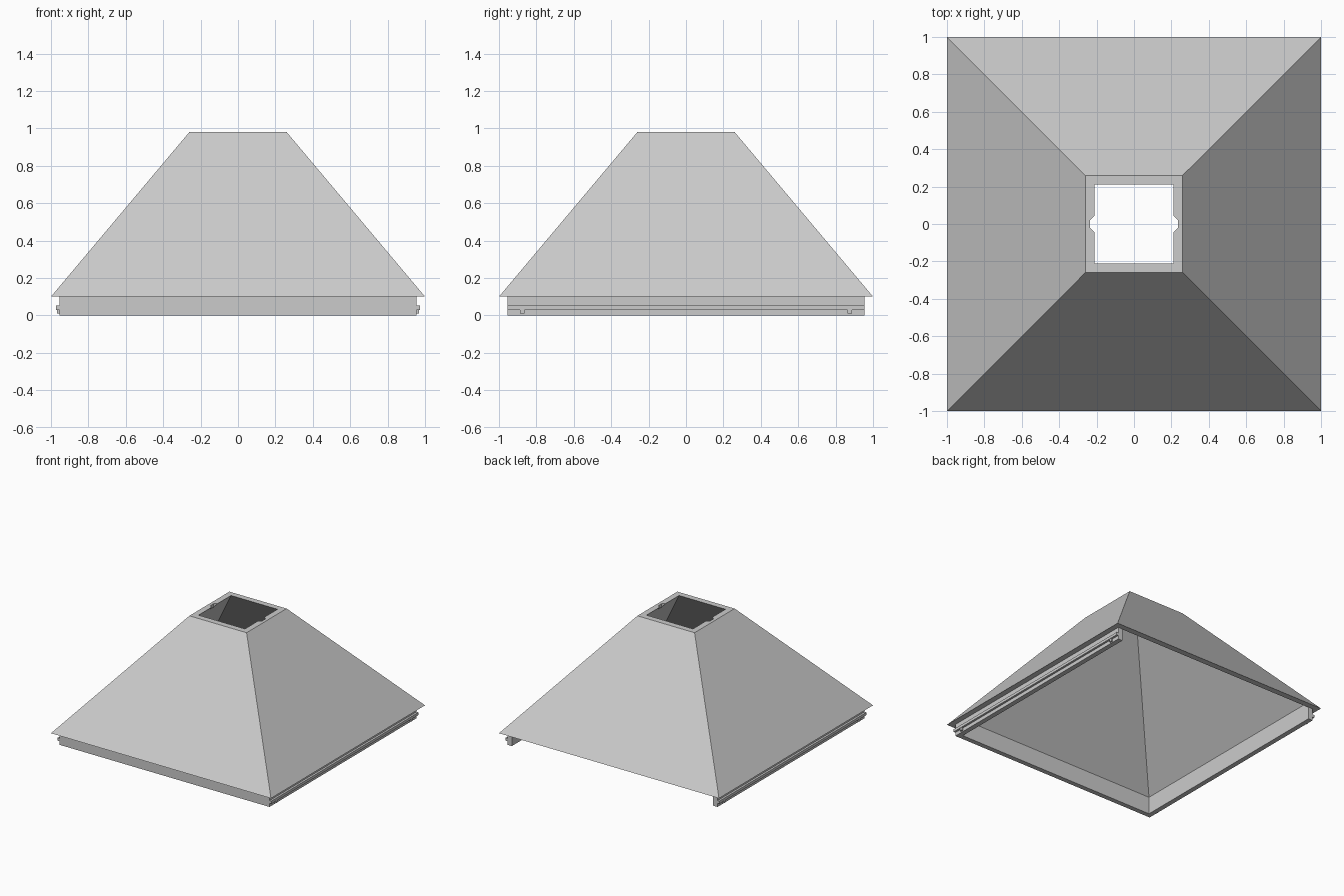
import bpy, bmesh

if "Cube" in bpy.data.objects:
    bpy.data.objects.remove(bpy.data.objects["Cube"], do_unlink=True)

grey = bpy.data.materials.new("light_grey")
grey.use_nodes = True
colour = (0.6, 0.6, 0.6, 1)
grey.diffuse_color = colour
grey.node_tree.nodes["Principled BSDF"].inputs["Base Color"].default_value = colour


def finish(name, bm):
    bmesh.ops.recalc_face_normals(bm, faces=bm.faces[:])
    mesh = bpy.data.meshes.new(name)
    bm.to_mesh(mesh)
    bm.free()
    mesh.materials.append(grey)
    obj = bpy.data.objects.new(name, mesh)
    bpy.context.collection.objects.link(obj)
    return obj


def prism(name, outline, low, high):
    """Extrude an outline of (x, y) points from low to high in z."""
    bm = bmesh.new()
    base = bm.faces.new([bm.verts.new((x, y, low)) for x, y in outline])
    new = bmesh.ops.extrude_face_region(bm, geom=[base])["geom"]
    top = [v for v in new if isinstance(v, bmesh.types.BMVert)]
    bmesh.ops.translate(bm, verts=top, vec=(0, 0, high - low))
    return finish(name, bm)


def box(name, x0, x1, y0, y1, z0, z1):
    return prism(name, [(x0, y0), (x1, y0), (x1, y1), (x0, y1)], z0, z1)


# Hollow roof: square rings joined around the shell's cross-section
EAVE, TOP = 0.1, 0.98
bm = bmesh.new()
rings = []
for half, z in [(1, EAVE), (0.26, TOP), (0.211, TOP), (0.951, EAVE)]:
    rings.append([bm.verts.new((sx * half, sy * half, z))
                  for sx, sy in [(-1, -1), (1, -1), (1, 1), (-1, 1)]])
for a, b in zip(rings, rings[1:] + rings[:1]):
    for i in range(4):
        j = (i + 1) % 4
        bm.faces.new((a[i], a[j], b[j], b[i]))
roof = finish("roof_shell", bm)

# Small notches on both sides of the top opening
half_notch = [(0.205, -0.05), (0.235, -0.02), (0.235, 0.02), (0.205, 0.05)]
cutter = prism("notch_cutter",
               half_notch + [(-x, -y) for x, y in half_notch], 0.9, 1.05)
cutter.hide_render = True
cut = roof.modifiers.new("notches", "BOOLEAN")
cut.operation = "DIFFERENCE"
cut.solver = "EXACT"
cut.object = cutter
bpy.context.view_layer.objects.active = roof
bpy.ops.object.modifier_apply(modifier=cut.name)
bpy.data.objects.remove(cutter, do_unlink=True)

# Base wall on the front and sides, open at the back
OUT, IN = 0.955, 0.915
prism("base_wall", [(-OUT, OUT), (-OUT, -OUT), (OUT, -OUT), (OUT, OUT),
                    (IN, OUT), (IN, -IN), (-IN, -IN), (-IN, OUT)], 0, 0.149)

# Side rails with a small peg under each end
for side, s in (("left", 1), ("right", -1)):
    box(side + "_rail", s * 0.95, s * 0.972, -OUT, OUT, 0.03, 0.052)
    for end, y in (("front", -0.876), ("back", 0.876)):
        box(f"{side}_{end}_peg", s * 0.95, s * 0.968,
            y - 0.012, y + 0.012, 0.009, 0.032)
